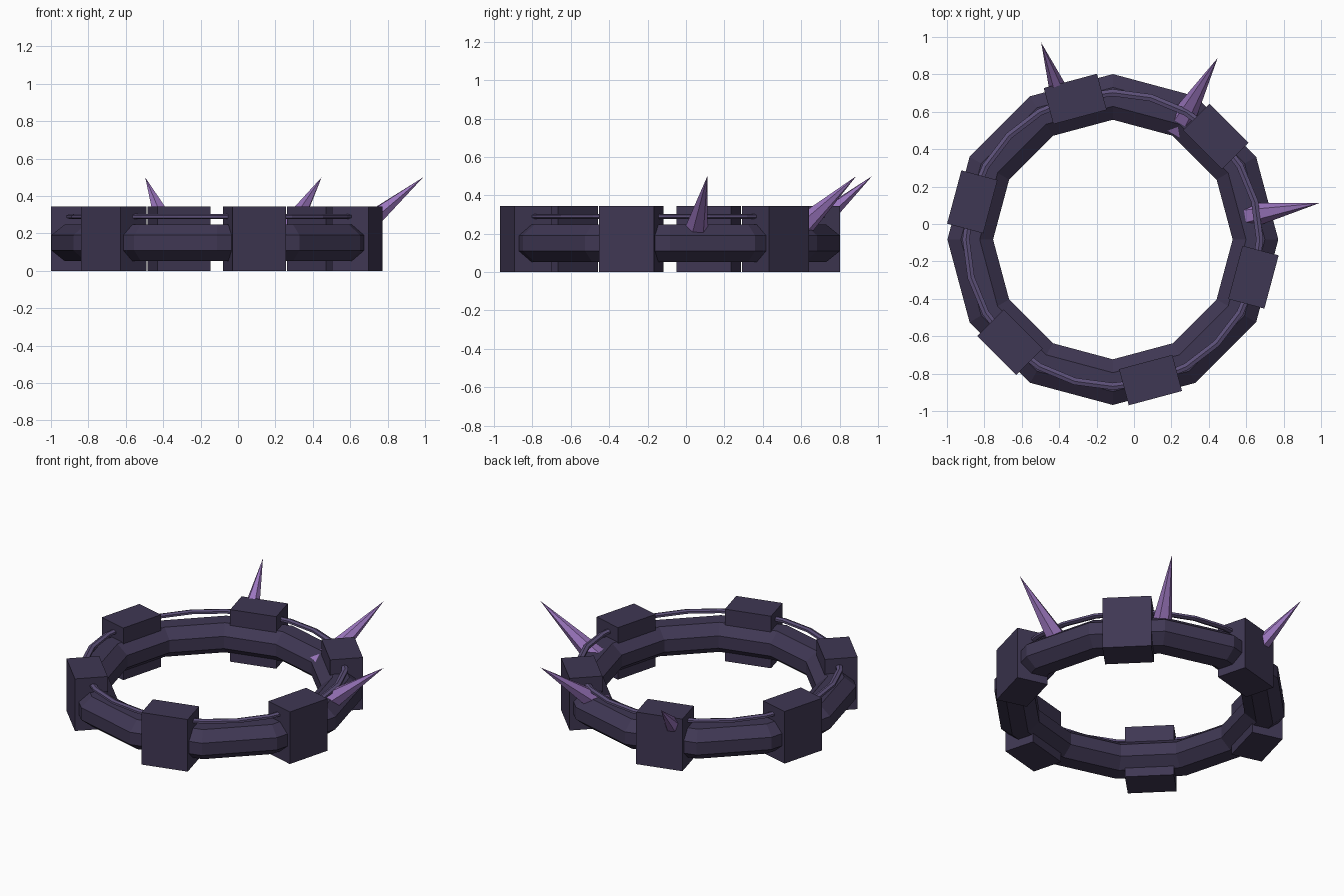
import bpy, bmesh, math
from mathutils import Vector, Matrix

if "Cube" in bpy.data.objects:
    bpy.data.objects.remove(bpy.data.objects["Cube"])

CENTRE = Vector((-0.113, -0.083, 0))


def material(name, hex_rgb):
    def lin(c):
        c /= 255
        return c / 12.92 if c <= 0.04045 else ((c + 0.055) / 1.055) ** 2.4
    m = bpy.data.materials.new(name)
    m.diffuse_color = (*[lin(int(hex_rgb[i:i + 2], 16)) for i in (0, 2, 4)], 1)
    m.use_nodes = True
    m.node_tree.nodes["Principled BSDF"].inputs["Base Color"].default_value = m.diffuse_color
    return m


DARK = material("dark violet stone", "3F3753")
TRIM = material("muted violet trim", "5C5078")
SPIKE = material("bright violet crystal", "9B76BE")


def finish(bm, name, mat):
    bmesh.ops.recalc_face_normals(bm, faces=bm.faces)
    me = bpy.data.meshes.new(name)
    bm.to_mesh(me)
    bm.free()
    me.materials.append(mat)
    ob = bpy.data.objects.new(name, me)
    ob.location = CENTRE
    bpy.context.collection.objects.link(ob)
    return ob


def hoop(name, mat, profile, steps):
    """Sweep a closed (radius, z) profile round the vertical axis."""
    bm = bmesh.new()
    loops = []
    for i in range(steps):
        a = 2 * math.pi * i / steps
        loops.append([bm.verts.new((r * math.cos(a), r * math.sin(a), z))
                      for r, z in profile])
    n = len(profile)
    for i in range(steps):
        p, q = loops[i], loops[(i + 1) % steps]
        for j in range(n):
            k = (j + 1) % n
            bm.faces.new((p[j], q[j], q[k], p[k]))
    return finish(bm, name, mat)


def oval(radius, z, half_w, half_h, sides):
    """Regular cross-section with flat top, bottom and sides."""
    s = 1 / math.cos(math.pi / sides)
    angles = [2 * math.pi * (j + 0.5) / sides for j in range(sides)]
    return [(radius + half_w * s * math.cos(a), z + half_h * s * math.sin(a))
            for a in angles]


# Main ring: twelve straight segments with an eight-sided section
hoop("main_ring", DARK, oval(0.7625, 0.15, 0.122, 0.098, 8), 12)

# Thin trim hoop floating above the ring
hoop("trim_hoop", TRIM, oval(0.785, 0.29, 0.019, 0.012, 6), 24)

# Six blocks clamped round the ring
for i in range(6):
    bm = bmesh.new()
    bmesh.ops.create_cube(bm, size=1)
    bmesh.ops.scale(bm, vec=(0.2, 0.295, 0.345), verts=bm.verts)
    bmesh.ops.translate(bm, vec=(0.778, 0, 0.1725), verts=bm.verts)
    bmesh.ops.rotate(bm, verts=bm.verts,
                     matrix=Matrix.Rotation(math.radians(45 + 60 * i), 3, 'Z'))
    finish(bm, f"block_{i + 1}", DARK)

# Three crystal spikes leaning up and outward
LENGTH, TILT = 0.55, math.radians(39)
axis = Vector((math.cos(TILT), 0, math.sin(TILT)))
tip = Vector((1.12, 0, 0.5))
for i, deg in enumerate((10, 60, 110)):
    bm = bmesh.new()
    bmesh.ops.create_cone(bm, cap_ends=True, segments=6,
                          radius1=0.078, radius2=0, depth=LENGTH)
    bmesh.ops.remove_doubles(bm, verts=bm.verts, dist=1e-5)
    place = (Matrix.Rotation(math.radians(deg), 4, 'Z')
             @ Matrix.Translation(tip - axis * LENGTH / 2)
             @ Matrix.Rotation(math.pi / 2 - TILT, 4, 'Y'))
    bmesh.ops.transform(bm, matrix=place, verts=bm.verts)
    finish(bm, f"spike_{i + 1}", SPIKE)
